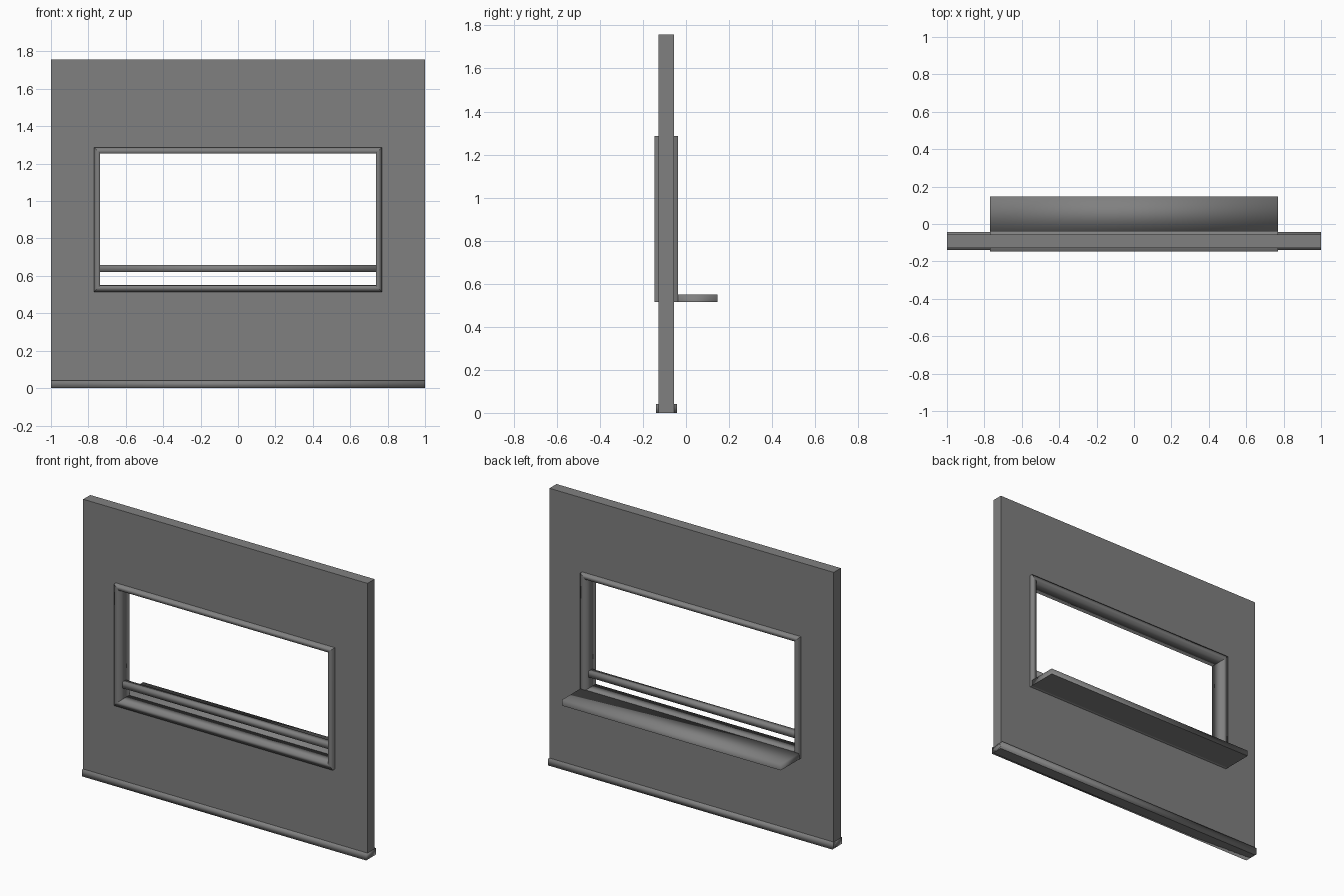
import bpy, bmesh

if "Cube" in bpy.data.objects:
    bpy.data.objects.remove(bpy.data.objects["Cube"])

# One dark grey for every part
grey = bpy.data.materials.new("dark_grey")
grey.diffuse_color = (0.216, 0.216, 0.216, 1)
grey.use_nodes = True
grey.node_tree.nodes["Principled BSDF"].inputs["Base Color"].default_value = grey.diffuse_color


def make_object(name, bm, smooth):
    bmesh.ops.recalc_face_normals(bm, faces=bm.faces)
    for f in bm.faces:
        f.smooth = smooth
    mesh = bpy.data.meshes.new(name)
    bm.to_mesh(mesh)
    bm.free()
    mesh.materials.append(grey)
    obj = bpy.data.objects.new(name, mesh)
    bpy.context.collection.objects.link(obj)
    return obj


def box(name, half_width, y0, y1, z0, z1, flat_bottom=False):
    """Soft-shaded box; flat_bottom splits the underside off with a hard edge."""
    bm = bmesh.new()
    bmesh.ops.create_cube(bm, size=1)
    for v in bm.verts:
        v.co.x *= 2 * half_width
        v.co.y = y0 if v.co.y < 0 else y1
        v.co.z = z0 if v.co.z < 0 else z1
    if flat_bottom:
        for e in bm.edges:
            if all(v.co.z == min(u.co.z for u in bm.verts) for v in e.verts):
                e.smooth = False
    return make_object(name, bm, True)


def ring(name, outer, inner, y0, y1, smooth):
    """Rectangular panel with a mitred opening; rectangles are (half_width, z0, z1)."""
    bm = bmesh.new()
    loops = []
    # section order: outer front, inner front, inner back, outer back
    for (w, z0, z1), y in ((outer, y0), (inner, y0), (inner, y1), (outer, y1)):
        corners = ((-w, z0), (w, z0), (w, z1), (-w, z1))
        loops.append([bm.verts.new((x, y, z)) for x, z in corners])
    for i in range(4):
        a, b = loops[i], loops[(i + 1) % 4]
        for j in range(4):
            k = (j + 1) % 4
            bm.faces.new((a[j], a[k], b[k], b[j]))
    # keep the mitred corners crisp between the four lengths of trim
    for e in bm.edges:
        a, b = (v.co for v in e.verts)
        if abs(a.x - b.x) < 0.1 and abs(a.z - b.z) < 0.1:
            e.smooth = False
    return make_object(name, bm, smooth)


# Wall panel with its opening
ring("wall_panel", (1.0, 0.0, 1.757), (0.755, 0.53, 1.27), -0.127, -0.056, False)

# Trim lining the opening, proud of both wall faces
ring("window_frame", (0.77, 0.514, 1.287), (0.737, 0.548, 1.255), -0.147, -0.037, True)

# Rail across the opening, above the sill
box("cross_rail", 0.74, -0.11, -0.072, 0.62, 0.658)

# Counter shelf on the back
box("counter_shelf", 0.77, -0.04, 0.147, 0.514, 0.551, flat_bottom=True)

# Base rail wrapped around the foot of the wall
box("base_rail", 1.0, -0.14, -0.042, 0.0, 0.042)
